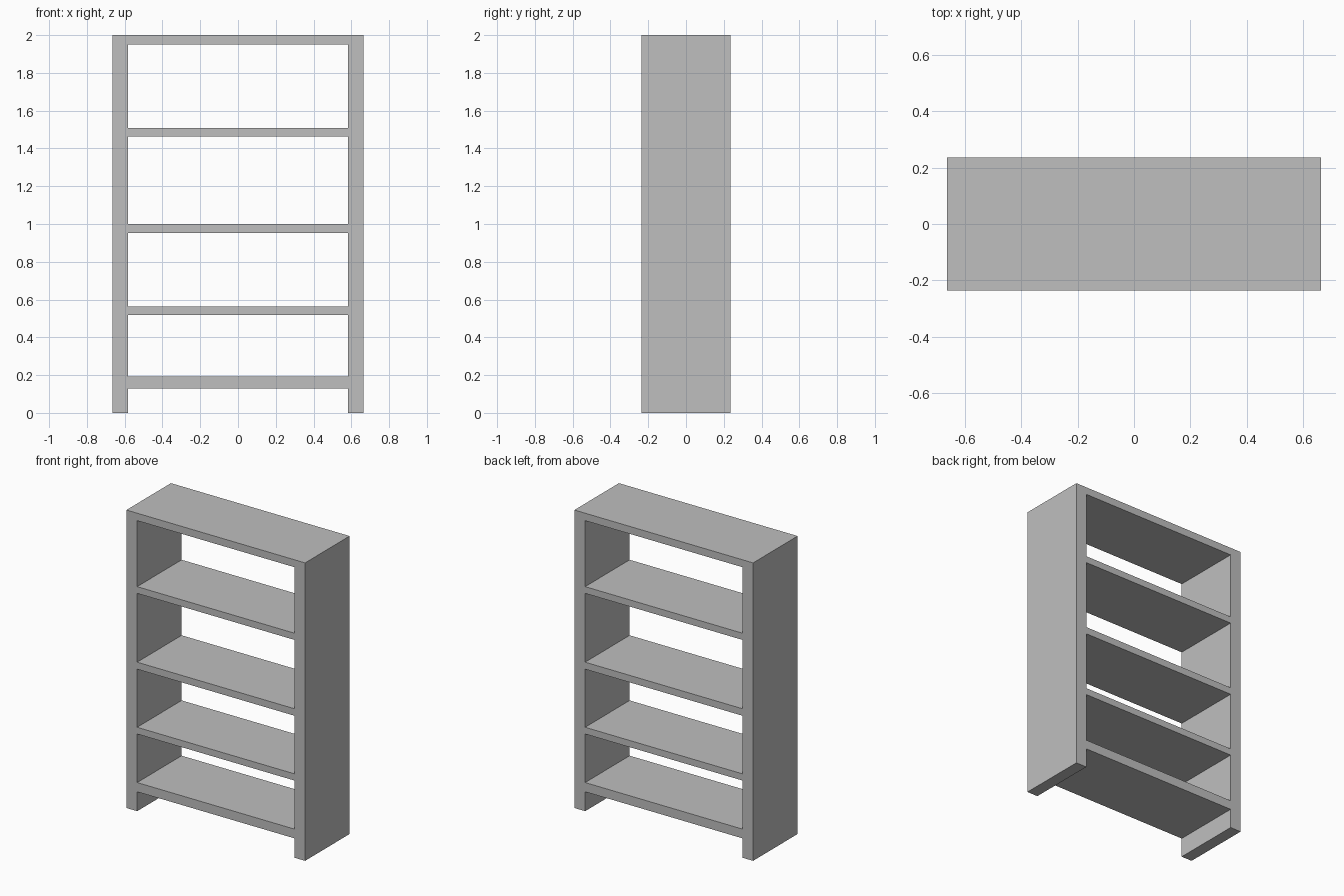
import bpy

cube = bpy.data.objects.get("Cube")
if cube:
    bpy.data.objects.remove(cube, do_unlink=True)

WIDTH, DEPTH, HEIGHT = 1.327, 0.472, 2.0
PANEL = 0.08
INNER = WIDTH - 2 * PANEL

# Single grey finish
grey = bpy.data.materials.new("light_grey")
grey.use_nodes = True
colour = (0.52, 0.52, 0.52, 1)
grey.diffuse_color = colour
grey.node_tree.nodes["Principled BSDF"].inputs["Base Color"].default_value = colour


def board(name, x, width, bottom, top):
    """Full-depth flat board between two heights."""
    bpy.ops.mesh.primitive_cube_add(size=1, location=(x, 0, (bottom + top) / 2))
    obj = bpy.context.object
    obj.name = name
    obj.scale = (width, DEPTH, top - bottom)
    bpy.ops.object.transform_apply(location=False, rotation=False, scale=True)
    obj.data.materials.append(grey)
    return obj


# Side panels run to the floor
for name, side in (("left_side", 1), ("right_side", -1)):
    board(name, side * (WIDTH - PANEL) / 2, PANEL, 0, HEIGHT)

# Horizontal boards fitted between the sides
shelves = {
    "bottom_shelf": (0.13, 0.192),
    "lower_shelf": (0.518, 0.563),
    "middle_shelf": (0.953, 1.0),
    "upper_shelf": (1.462, 1.507),
    "top_panel": (1.95, HEIGHT),
}
for name, (bottom, top) in shelves.items():
    board(name, 0, INNER, bottom, top)
